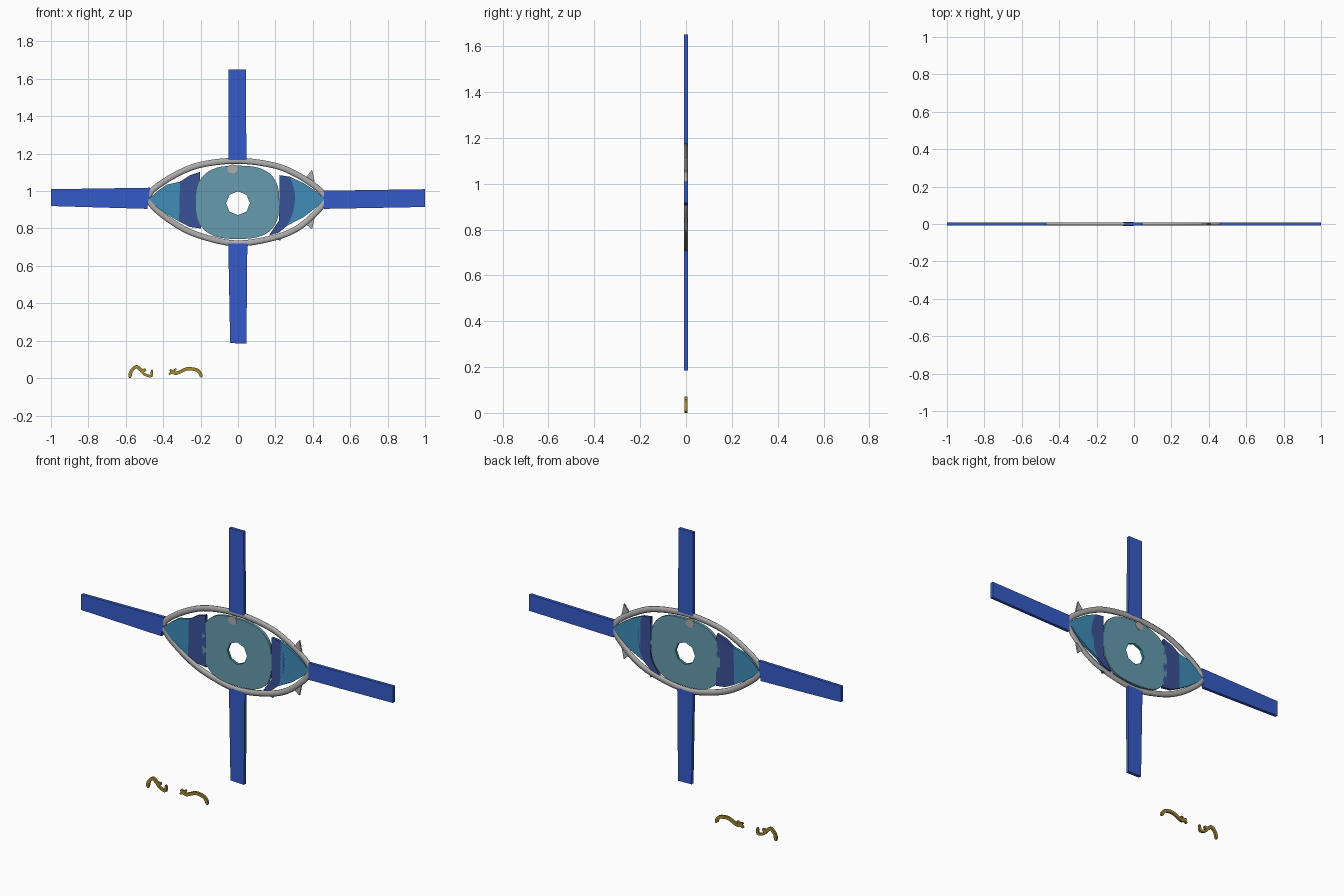
import bpy, bmesh, math
from mathutils import Vector

if "Cube" in bpy.data.objects:
    bpy.data.objects.remove(bpy.data.objects["Cube"])


def mat(name, r, g, b):
    m = bpy.data.materials.new(name)
    m.diffuse_color = (r, g, b, 1)
    m.use_nodes = True
    m.node_tree.nodes["Principled BSDF"].inputs["Base Color"].default_value = m.diffuse_color
    return m


BLUE = mat("royal blue", 0.036, 0.105, 0.58)
GREY = mat("light grey", 0.42, 0.42, 0.42)
IRIS = mat("grey teal", 0.13, 0.33, 0.43)
CORNER = mat("sky blue", 0.05, 0.27, 0.48)
NAVY = mat("dark blue", 0.042, 0.085, 0.31)
GOLD = mat("old gold", 0.36, 0.25, 0.035)
TEAL = mat("dark teal", 0.03, 0.28, 0.24)


def finish(bm, name, mats, smooth=False):
    bmesh.ops.recalc_face_normals(bm, faces=bm.faces)
    me = bpy.data.meshes.new(name)
    bm.to_mesh(me)
    bm.free()
    for m in mats:
        me.materials.append(m)
    if smooth:
        for p in me.polygons:
            p.use_smooth = True
    ob = bpy.data.objects.new(name, me)
    bpy.context.collection.objects.link(ob)
    return ob


def plate(name, pts, m, d=0.008):
    """Flat outline in x/z, extruded to y = -d..d."""
    bm = bmesh.new()
    f = [bm.verts.new((x, -d, z)) for x, z in pts]
    b = [bm.verts.new((x, d, z)) for x, z in pts]
    n = len(pts)
    caps = [bm.faces.new(f), bm.faces.new(b[::-1])]
    for i in range(n):
        j = (i + 1) % n
        bm.faces.new((f[i], b[i], b[j], f[j]))
    bmesh.ops.triangulate(bm, faces=caps)
    return finish(bm, name, [m])


def spline(pts, steps=5):
    """Smooth open path through the points."""
    p = [Vector(q) for q in pts]
    p = [2 * p[0] - p[1]] + p + [2 * p[-1] - p[-2]]
    out = []
    for i in range(1, len(p) - 2):
        a, b, c, d = p[i - 1:i + 3]
        for s in range(steps):
            t = s / steps
            out.append(0.5 * (2 * b + (c - a) * t + (2 * a - 5 * b + 4 * c - d) * t * t
                              + (3 * b - a - 3 * c + d) * t ** 3))
    return out + [p[-2]]


def ribbon(name, pts, w, m):
    """Thin stroke of half width w that follows a path."""
    p = spline(pts, 3)
    left, right = [], []
    for i, q in enumerate(p):
        t = (p[min(i + 1, len(p) - 1)] - p[max(i - 1, 0)]).normalized()
        n = Vector((-t.y, t.x))
        k = w * (1 if 0 < i < len(p) - 1 else 0.5)
        left.append(q + n * k)
        right.append(q - n * k)
    return plate(name, left + right[::-1], m, 0.006)


# Four rays
plate("top_ray", [(-0.05, 1.165), (0.045, 1.165), (0.042, 1.65), (-0.05, 1.65)], BLUE, 0.009)
plate("bottom_ray", [(-0.042, 0.187), (0.045, 0.185), (0.05, 0.72), (-0.052, 0.72)], BLUE, 0.009)
plate("left_ray", [(-1, 0.92), (-0.485, 0.905), (-0.495, 0.96), (-0.47, 1.018), (-1, 1.01)], BLUE, 0.009)
plate("right_ray", [(0.46, 0.905), (1, 0.915), (1, 1.01), (0.46, 1.002), (0.48, 0.96)], BLUE, 0.009)

# Eyelid rim: rounded section swept round the almond outline
upper = spline([(-0.505, 0.96), (-0.46, 1.024), (-0.337, 1.104), (-0.2, 1.157), (0, 1.178),
                (0.2, 1.152), (0.33, 1.098), (0.44, 1.024), (0.49, 0.962)])
lower = spline([(0.49, 0.962), (0.44, 0.885), (0.33, 0.79), (0.2, 0.736), (0, 0.704),
                (-0.176, 0.736), (-0.31, 0.79), (-0.444, 0.885), (-0.505, 0.96)])
outline = upper[:-1] + lower[:-1]
bm = bmesh.new()
n, rings = len(outline), []
for i, q in enumerate(outline):
    t = (outline[(i + 1) % n] - outline[i - 1]).normalized()
    inward = Vector((t.y, -t.x))
    hw = 0.016
    c = q + inward * hw
    sec = []
    for k in range(8):
        a = math.tau * (k + 0.5) / 8
        o = c + inward * hw * math.cos(a) * 1.08
        sec.append(bm.verts.new((o.x, 0.0095 * math.sin(a), o.y)))
    rings.append(sec)
for i in range(n):
    A, B = rings[i], rings[(i + 1) % n]
    for k in range(8):
        bm.faces.new((A[k], B[k], B[(k + 1) % 8], A[(k + 1) % 8]))
finish(bm, "eyelid_rim", [GREY], True)

# Small spikes on the rim
plate("upper_spike", [(0.365, 1.075), (0.41, 1.05), (0.402, 1.08), (0.396, 1.115), (0.388, 1.085)], GREY, 0.005)
plate("lower_spike", [(0.36, 0.825), (0.385, 0.82), (0.396, 0.795), (0.402, 0.825), (0.41, 0.86)], GREY, 0.005)
plate("small_spike", [(0.195, 0.745), (0.225, 0.735), (0.235, 0.755)], TEAL, 0.005)

# Iris: rounded square with an open pupil
bm = bmesh.new()
N, loops = 48, []
for hole in (False, True):
    for y in (-0.008, 0.008):
        loop = []
        for i in range(N):
            a = math.tau * i / N
            c, s = math.cos(a), math.sin(a)
            if hole:
                seg = math.tau / 8
                r = 0.064 * math.cos(seg / 2) / math.cos(a % seg - seg / 2)
                co = (r * c, y, 0.935 + r * s)
            else:
                e = 2 / 2.75
                co = (-0.002 + 0.223 * math.copysign(abs(c) ** e, c), y,
                      0.94 + 0.196 * math.copysign(abs(s) ** e, s))
            loop.append(bm.verts.new(co))
        loops.append(loop)
of, ob_, hf, hb = loops
for A, B, mi in ((of, ob_, 0), (of, hf, 0), (ob_, hb, 0), (hf, hb, 1)):
    for i in range(N):
        j = (i + 1) % N
        bm.faces.new((A[i], A[j], B[j], B[i])).material_index = mi
finish(bm, "iris", [IRIS, TEAL])

# Highlight spot at the top of the iris
plate("iris_highlight", [(-0.03 + 0.028 * math.cos(math.tau * i / 12),
                          1.118 + 0.024 * math.sin(math.tau * i / 12)) for i in range(12)], GREY, 0.0095)

# Dark crescents beside the iris and the eye corners outside them
left_edge = spline([(-0.315, 0.837), (-0.283, 0.885), (-0.273, 0.939), (-0.289, 0.997), (-0.31, 1.05)], 3)
left_inner = spline([(-0.203, 1.102), (-0.228, 1.008), (-0.235, 0.928), (-0.225, 0.864), (-0.198, 0.80)], 3)
plate("left_crescent", left_edge + [Vector((-0.257, 1.085))] + left_inner + [Vector((-0.257, 0.808))], NAVY)
plate("left_corner", left_edge + [Vector(p) for p in
      ((-0.38, 1.035), (-0.43, 1.0), (-0.478, 0.957), (-0.43, 0.912), (-0.375, 0.873))], CORNER)

right_edge = spline([(0.262, 0.815), (0.292, 0.88), (0.305, 0.965), (0.296, 1.024), (0.276, 1.077)], 3)
right_inner = spline([(0.222, 1.085), (0.237, 1.008), (0.235, 0.90), (0.209, 0.82), (0.166, 0.763)], 3)
plate("right_crescent", right_edge + right_inner + [Vector((0.22, 0.779))], NAVY)
plate("right_corner", right_edge + [Vector(p) for p in
      ((0.35, 1.043), (0.415, 1.0), (0.466, 0.957), (0.415, 0.91), (0.35, 0.86))], CORNER)

# Loose gold squiggles on the ground
ribbon("gold_squiggle_a", [(-0.578, 0.0), (-0.572, 0.035), (-0.543, 0.062), (-0.515, 0.04), (-0.492, 0.046)], 0.009, GOLD)
ribbon("gold_squiggle_b", [(-0.52, 0.042), (-0.505, 0.024), (-0.485, 0.014), (-0.463, 0.012), (-0.46, 0.045)], 0.007, GOLD)
ribbon("gold_squiggle_c", [(-0.365, 0.045), (-0.335, 0.026), (-0.305, 0.036), (-0.27, 0.05),
                           (-0.225, 0.045), (-0.205, 0.03), (-0.194, 0.004)], 0.009, GOLD)
ribbon("gold_squiggle_d", [(-0.37, 0.02), (-0.352, 0.032), (-0.33, 0.05)], 0.006, GOLD)
